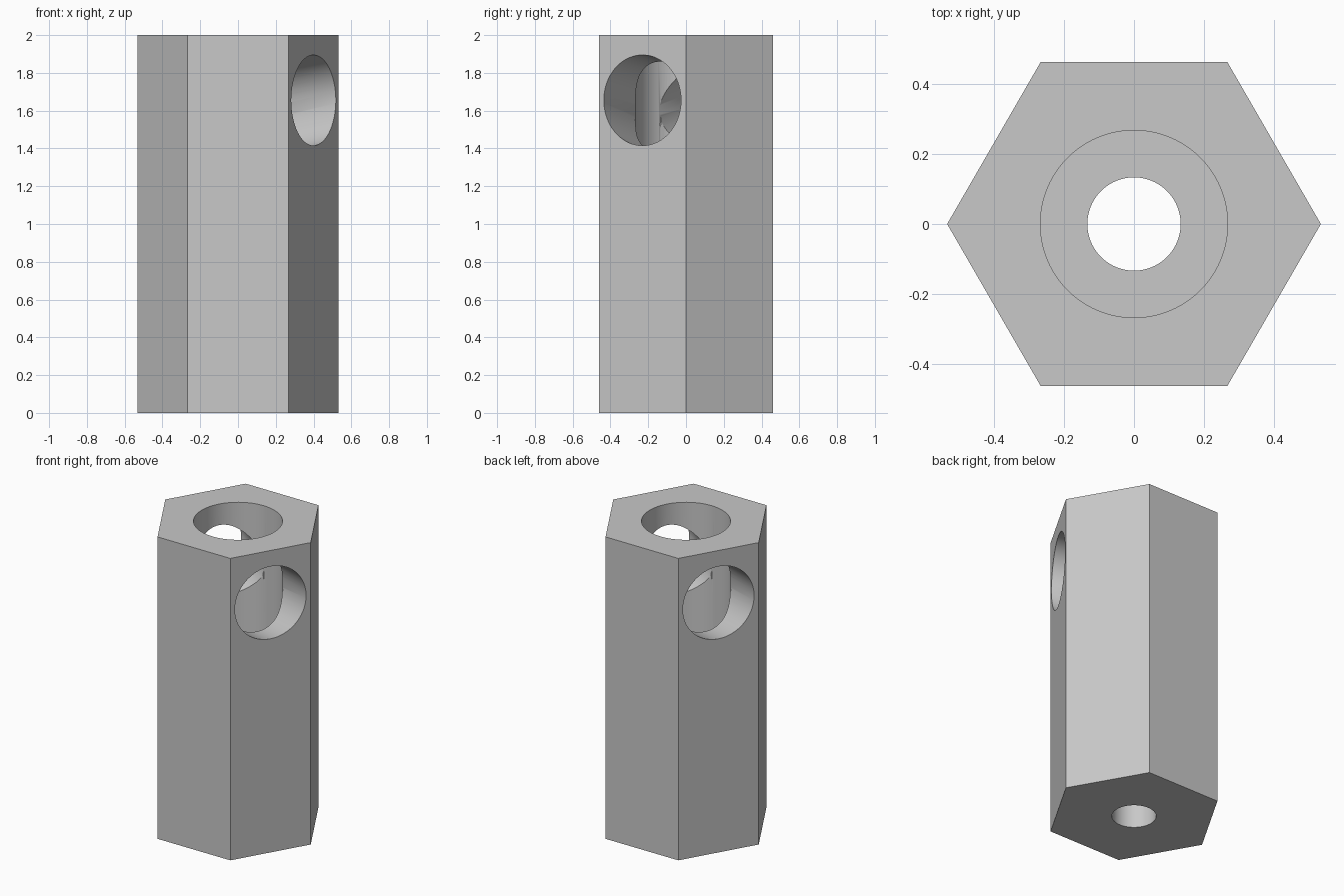
import bpy
from math import radians, cos, sin, tan
from mathutils import Vector

if "Cube" in bpy.data.objects:
    bpy.data.objects.remove(bpy.data.objects["Cube"], do_unlink=True)

HEIGHT = 2.0
HEX_RADIUS = 0.533
WIDE_BORE = 0.267
NARROW_BORE = 0.133
FLOOR = 0.4            # where the wide bore ends
SIDE_BORE = 0.236
SIDE_TILT = radians(10)
SIDE_Z = 1.655         # side hole centre on the outer face


def cylinder(name, radius, start, end, sides=96):
    """Closed cylinder between two points."""
    start, end = Vector(start), Vector(end)
    axis = end - start
    bpy.ops.mesh.primitive_cylinder_add(
        vertices=sides, radius=radius, depth=axis.length,
        location=(start + end) / 2,
        rotation=axis.to_track_quat('Z', 'Y').to_euler())
    obj = bpy.context.object
    obj.name = name
    return obj


def cut(body, cutter):
    """Subtract the cutter and remove it."""
    cutter.hide_render = True
    mod = body.modifiers.new(cutter.name, 'BOOLEAN')
    mod.operation = 'DIFFERENCE'
    mod.solver = 'EXACT'
    mod.object = cutter
    bpy.context.view_layer.objects.active = body
    bpy.ops.object.modifier_apply(modifier=mod.name)
    bpy.data.objects.remove(cutter, do_unlink=True)


# Hexagonal body with a corner on the x axis
body = cylinder("hexagonal_body", HEX_RADIUS, (0, 0, 0), (0, 0, HEIGHT), 6)
body.rotation_euler.z += radians(30)
bpy.ops.object.transform_apply(location=True, rotation=True, scale=True)

# Stepped vertical bore
cut(body, cylinder("wide_bore", WIDE_BORE, (0, 0, FLOOR), (0, 0, HEIGHT + 0.2)))
cut(body, cylinder("narrow_bore", NARROW_BORE, (0, 0, -0.2), (0, 0, FLOOR + 0.1)))

# Two opposite side holes sloping down towards the middle
apothem = HEX_RADIUS * cos(radians(30))
meet = Vector((0, 0, SIDE_Z - apothem * tan(SIDE_TILT)))
for side, angle in (("front", radians(-30)), ("back", radians(150))):
    outward = Vector((cos(angle) * cos(SIDE_TILT),
                      sin(angle) * cos(SIDE_TILT), sin(SIDE_TILT)))
    cut(body, cylinder(side + "_side_hole", SIDE_BORE,
                       meet - outward * 0.14, meet + outward * 0.8))

# Plain grey finish
grey = bpy.data.materials.new("plain_grey")
grey.use_nodes = True
colour = (0.58, 0.58, 0.58, 1)
grey.diffuse_color = colour
grey.node_tree.nodes["Principled BSDF"].inputs["Base Color"].default_value = colour
body.data.materials.clear()
body.data.materials.append(grey)
for face in body.data.polygons:
    face.material_index = 0

# Smooth bores, sharp edges
bpy.ops.object.select_all(action='DESELECT')
body.select_set(True)
bpy.context.view_layer.objects.active = body
bpy.ops.object.shade_smooth_by_angle(angle=radians(30))
